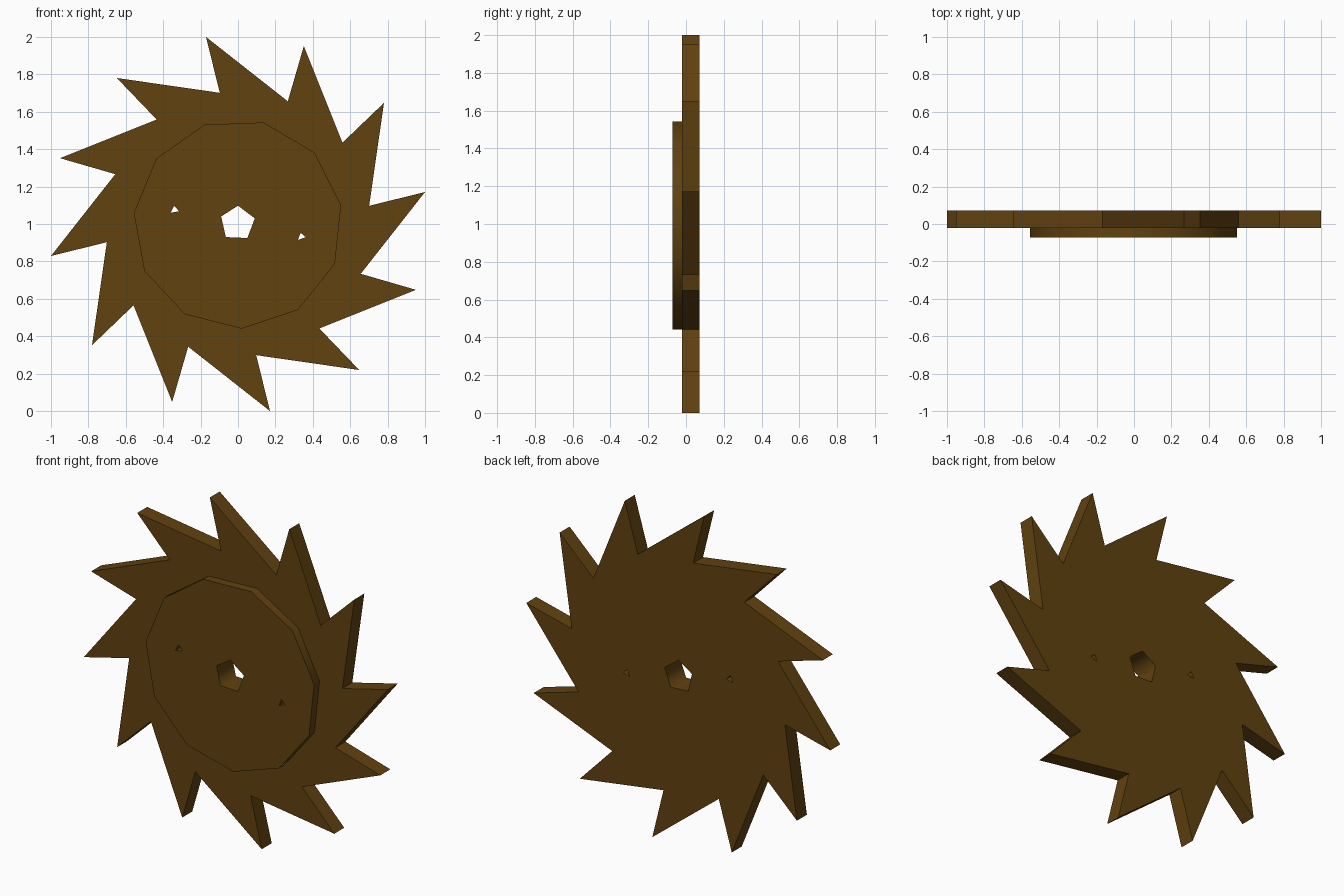
import bpy, bmesh
from math import sin, cos, radians, pi

if "Cube" in bpy.data.objects:
    bpy.data.objects.remove(bpy.data.objects["Cube"])

CZ = 1.0                                   # height of the axle
Y_HUB, Y_FRONT, Y_BACK = -0.0725, -0.021, 0.0725


def polar(r, deg):
    return (r * cos(radians(deg)), CZ + r * sin(radians(deg)))


def ngon(r, n, start):
    return [polar(r, start + 360 * i / n) for i in range(n)]


bm = bmesh.new()


def ring(points, y):
    """Closed loop of vertices in the plane y."""
    return [bm.verts.new((x, y, z)) for x, z in points]


def wall(a, b):
    """Join two matching loops with quads."""
    n = len(a)
    for i in range(n):
        j = (i + 1) % n
        bm.faces.new((a[i], a[j], b[j], b[i]))


def cap(loops, direction):
    """Fill an outline, leaving the inner loops open."""
    edges = []
    for loop in loops:
        for a, b in zip(loop, loop[1:] + loop[:1]):
            edges.append(bm.edges.get((a, b)) or bm.edges.new((a, b)))
    bmesh.ops.triangle_fill(bm, edges=edges, use_beauty=True,
                            use_dissolve=False, normal=(0, direction, 0))


# Outlines: raked teeth, raised hub, axle hole and two pin holes
teeth = []
for k in range(12):
    teeth += [polar(1.0145, 9.7 + 30 * k), polar(0.708, 7.9 + 30 * k)]
hub = ngon(0.56, 11, 10.3)
holes = [
    [(0, 1.098), (0.09, 1.03), (0.05, 0.925), (-0.065, 0.93), (-0.09, 1.04)],
    [(-0.342, 1.098), (-0.315, 1.068), (-0.36, 1.06)],
    [(0.335, 0.953), (0.362, 0.93), (0.32, 0.914)],
]

# Toothed plate
teeth_front, teeth_back = ring(teeth, Y_FRONT), ring(teeth, Y_BACK)
wall(teeth_front, teeth_back)

# Raised hub rim
hub_front, hub_back = ring(hub, Y_HUB), ring(hub, Y_FRONT)
wall(hub_front, hub_back)

# Holes running right through
holes_front = [ring(h, Y_HUB) for h in holes]
holes_back = [ring(h, Y_BACK) for h in holes]
for f, b in zip(holes_front, holes_back):
    wall(f, b)

# Flat faces: back, toothed front around the hub, hub front
cap([teeth_back] + holes_back, 1)
cap([teeth_front, hub_back], -1)
cap([hub_front] + holes_front, -1)

bmesh.ops.recalc_face_normals(bm, faces=bm.faces[:])
bmesh.ops.dissolve_limit(bm, angle_limit=radians(1), verts=[], edges=bm.edges[:])

mesh = bpy.data.meshes.new("toothed_wheel")
bm.to_mesh(mesh)
bm.free()
wheel = bpy.data.objects.new("toothed_wheel", mesh)
bpy.context.collection.objects.link(wheel)

# Dark brown wood
wood = bpy.data.materials.new("dark_wood")
wood.diffuse_color = (0.12, 0.054, 0.005, 1)
wood.use_nodes = True
wood.node_tree.nodes["Principled BSDF"].inputs["Base Color"].default_value = wood.diffuse_color
mesh.materials.append(wood)

# Smooth the hub rim and axle hole, keep teeth sharp
bpy.context.view_layer.objects.active = wheel
wheel.select_set(True)
bpy.ops.object.shade_smooth_by_angle(angle=radians(80))
